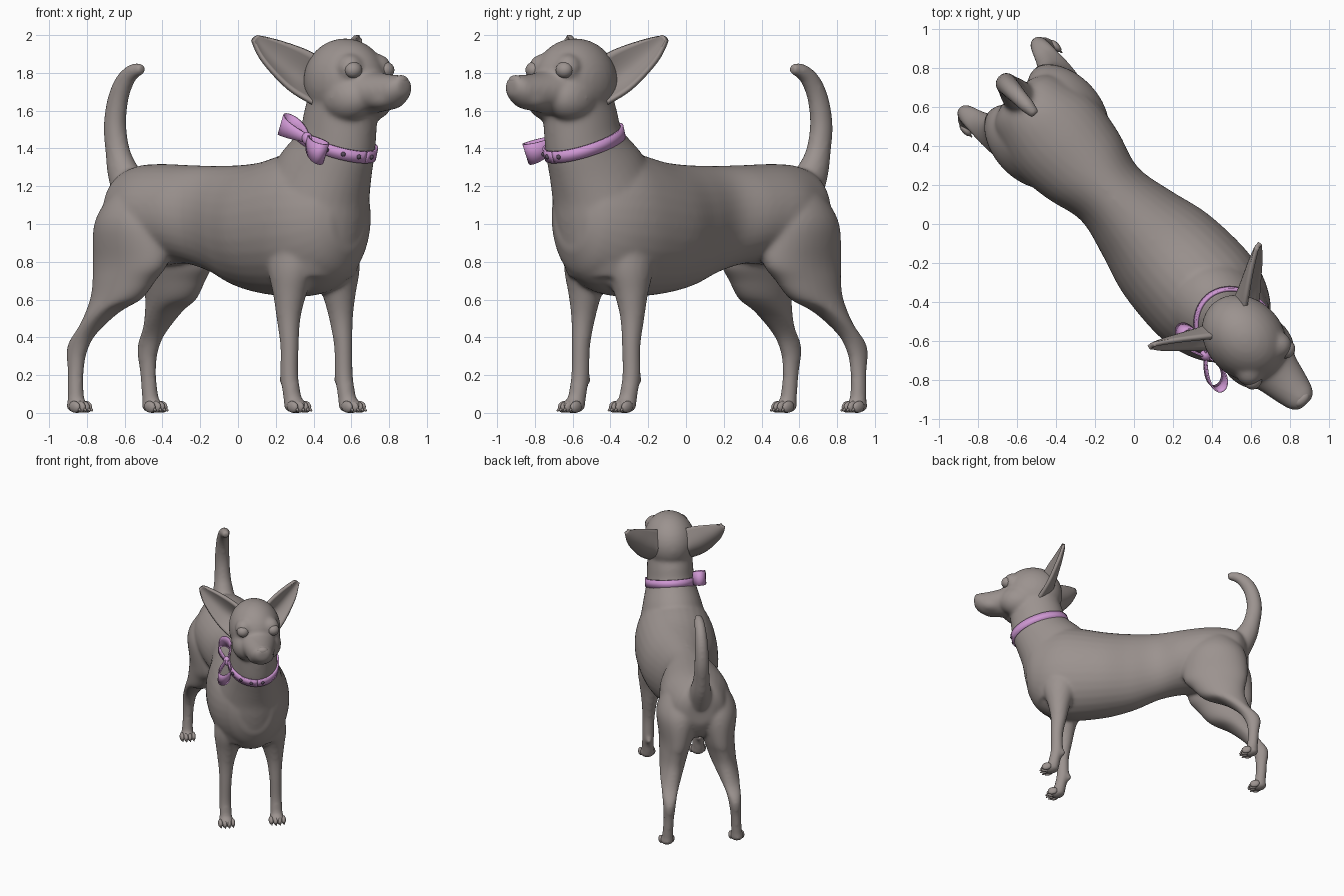
import bpy, bmesh, math
from mathutils import Vector, Matrix

if "Cube" in bpy.data.objects:
    bpy.data.objects.remove(bpy.data.objects["Cube"])

# The dog is modelled along +x (forward), y = its left, then turned to its diagonal pose
TURN = math.atan2(-0.73, 0.683)
OFFSET = (0.010, 0.0096, 0)

def material(name, rgb):
    m = bpy.data.materials.new(name)
    m.diffuse_color = (*rgb, 1)
    m.use_nodes = True
    m.node_tree.nodes["Principled BSDF"].inputs["Base Color"].default_value = m.diffuse_color
    return m

GREY = material("grey coat", (0.33, 0.29, 0.275))
PINK = material("pink ribbon", (0.62, 0.31, 0.65))
DARK = material("dark stud", (0.10, 0.07, 0.11))

def finish(name, bm, mat):
    bmesh.ops.recalc_face_normals(bm, faces=bm.faces)
    me = bpy.data.meshes.new(name)
    for f in bm.faces:
        f.smooth = True
    bm.to_mesh(me)
    bm.free()
    me.materials.append(mat)
    ob = bpy.data.objects.new(name, me)
    ob.rotation_euler.z = TURN
    ob.location = OFFSET
    bpy.context.collection.objects.link(ob)
    return ob

def ball(bm, c, r, tilt=0, seg=24):
    m = Matrix.Translation(c) @ Matrix.Rotation(tilt, 4, 'Y') @ Matrix.Diagonal((*r, 1))
    bmesh.ops.create_uvsphere(bm, u_segments=seg, v_segments=seg // 2, radius=1, matrix=m)

def spline(rows, n):
    """Catmull-Rom through rows of numbers."""
    out = []
    for i in range(len(rows) - 1):
        a, b, c, d = (rows[max(0, min(len(rows) - 1, i + k))] for k in (-1, 0, 1, 2))
        for j in range(n):
            t = j / n
            out.append([0.5 * (2 * q + (r - p) * t + (2 * p - 5 * q + 4 * r - s) * t * t
                               + (3 * q - p - 3 * r + s) * t ** 3) for p, q, r, s in zip(a, b, c, d)])
    return out + [list(rows[-1])]

def loft(bm, rows, n=5, seg=32):
    """Closed tube; row = centre x, y, z, in-plane radius vector (x, z), side radius."""
    rings = []
    for x, y, z, ux, uz, b in spline(rows, n):
        ang = [2 * math.pi * k / seg for k in range(seg)]
        rings.append([bm.verts.new((x + math.cos(a) * ux, y + math.sin(a) * b,
                                    z + math.cos(a) * uz)) for a in ang])
    for r, q in zip(rings, rings[1:]):
        for k in range(seg):
            bm.faces.new((r[k], r[(k + 1) % seg], q[(k + 1) % seg], q[k]))
    bm.faces.new(rings[0])
    bm.faces.new(rings[-1])

def sheet(name, rows, thick, mat):
    """Thin shell through a grid of points."""
    bm = bmesh.new()
    g = [[bm.verts.new(p) for p in r] for r in rows]
    for r, q in zip(g, g[1:]):
        for k in range(len(r) - 1):
            bm.faces.new((r[k], r[k + 1], q[k + 1], q[k]))
    ob = finish(name, bm, mat)
    s = ob.modifiers.new("thickness", 'SOLIDIFY')
    s.thickness, s.offset = thick, 0
    return ob

# ---- body, legs, neck, head and tail, fused into one skin ----
bm = bmesh.new()
trunk = [(-.91, 1.20, .97, .10), (-.86, 1.27, .86, .19), (-.75, 1.31, .79, .24), (-.6, 1.318, .78, .275),
         (-.4, 1.312, .79, .25), (-.2, 1.308, .745, .20), (0, 1.312, .67, .24), (.2, 1.33, .63, .295),
         (.4, 1.375, .615, .315), (.55, 1.40, .62, .31), (.68, 1.38, .655, .275), (.79, 1.33, .74, .21),
         (.85, 1.22, .86, .13)]
loft(bm, [(s, 0, (t + b) / 2, 0, (t - b) / 2, w) for s, t, b, w in trunk])
neck = [(.57, 0, .72, .20, 0, .23), (.575, 0, .85, .265, 0, .255), (.58, 0, 1.0, .295, 0, .265),
        (.60, 0, 1.15, .292, -.04, .26), (.66, 0, 1.30, .268, -.07, .225), (.75, 0, 1.43, .218, -.075, .187),
        (.78, 0, 1.55, .205, -.07, .178), (.81, 0, 1.70, .19, -.03, .17)]
loft(bm, neck)
tail = [(-.82, 0, 1.14, .10, .05, .10), (-.90, 0, 1.27, .086, .03, .08), (-.945, 0, 1.38, .068, .01, .063),
        (-.968, 0, 1.52, .062, 0, .058), (-.945, 0, 1.66, .057, -.012, .052), (-.89, 0, 1.76, .044, -.028, .046),
        (-.82, 0, 1.81, .016, -.038, .039), (-.755, 0, 1.82, 0, -.028, .028)]
loft(bm, tail)
hind = [(-.66, .08, 1.24, .08, 0, .07), (-.665, .11, 1.14, .18, 0, .14), (-.67, .142, 1.0, .25, 0, .168),
        (-.675, .162, .8, .258, 0, .13), (-.705, .18, .7, .213, 0, .113), (-.75, .20, .6, .168, 0, .098),
        (-.845, .23, .5, .121, .04, .080), (-.95, .25, .4, .081, .02, .058), (-.99, .257, .32, .061, 0, .048),
        (-.992, .262, .22, .045, 0, .041), (-.987, .268, .12, .044, 0, .042), (-.975, .272, .03, .05, 0, .045)]
fore = [(.56, .14, .95, .16, 0, .12), (.572, .16, .77, .135, 0, .12), (.577, .178, .63, .090, 0, .088),
        (.58, .19, .5, .065, 0, .062), (.593, .195, .35, .050, 0, .048), (.594, .198, .2, .050, 0, .046),
        (.612, .198, .11, .048, 0, .048), (.63, .198, .03, .05, 0, .05)]
for side in (1, -1):
    for leg in (hind, fore):
        loft(bm, [(x, y * side, z, ux, uz, b) for x, y, z, ux, uz, b in leg])
    ball(bm, (-.968, .273 * side, .035), (.065, .055, .037))     # paw pads
    ball(bm, (.645, .198 * side, .037), (.07, .06, .04))
    ball(bm, (.547, .198 * side, .175), (.024, .024, .03))       # wrist pad
    ball(bm, (.91, .075 * side, 1.665), (.16, .118, .125))       # cheek
    ball(bm, (.962, .10 * side, 1.825), (.072, .072, .075))      # eye socket
    ball(bm, (1.12, .045 * side, 1.672), (.11, .062, .066))      # upper lip
ball(bm, (.815, 0, 1.757), (.242, .20, .226), 0, 32)             # skull
muzzle = [(.9, 0, 1.70, 0, .13, .15), (1.0, 0, 1.70, 0, .12, .14), (1.1, 0, 1.697, 0, .102, .118),
          (1.19, 0, 1.70, 0, .09, .096), (1.245, 0, 1.715, 0, .072, .078), (1.28, 0, 1.73, 0, .045, .045)]
loft(bm, muzzle)
skin = finish("dog_body", bm, GREY)
rm = skin.modifiers.new("fuse", 'REMESH')
rm.mode, rm.voxel_size, rm.use_smooth_shade = 'VOXEL', 0.012, True
sm = skin.modifiers.new("soften", 'SMOOTH')
sm.factor, sm.iterations = 0.5, 15

# ---- toes, eyes and nose ----
toes = bmesh.new()
for side in (1, -1):
    for px, py, w in ((-.945, .273, 1), (.668, .198, 1.1)):
        for k in (-1.5, -.5, .5, 1.5):
            x = px + .02 - abs(k) * .012
            y = py * side + k * .029 * w
            ball(toes, (x, y, .032), (.04, .019, .031), 0.2, 14)
            ball(toes, (x + .036, y, .018), (.016, .006, .008), 0.5, 10)   # claw
finish("toes", toes, GREY)

eyes = bmesh.new()
for side in (1, -1):
    ball(eyes, (1.004, .117 * side, 1.815), (.045, .048, .044))
finish("eyes", eyes, GREY)

nose = bmesh.new()
ball(nose, (1.248, 0, 1.758), (.03, .046, .03))
finish("nose", nose, GREY)

# ---- cupped ears ----
inner = spline([(.72, .09, 1.88), (.665, .16, 1.925), (.59, .26, 1.968), (.52, .362, 2.0)], 6)
outer = spline([(.755, .15, 1.63), (.66, .255, 1.715), (.565, .355, 1.86), (.515, .392, 1.975)], 6)
for side, label in ((1, "left"), (-1, "right")):
    rows = []
    for i, (p, q) in enumerate(zip(inner, outer)):
        k = i / (len(inner) - 1)
        row = []
        for j in range(13):
            v = j / 12
            c = Vector(p).lerp(Vector(q), v)
            c.x -= .105 * math.sin(math.pi * v) * (1 - k)
            row.append((c.x, c.y * side, c.z))
        rows.append(row)
    sheet(label + "_ear", rows, .024, GREY)

# ---- collar with studs ----
def collar_point(a, grow=0.0, dz=0.0):
    return Vector((.752 + math.cos(a) * (.221 + grow) + dz * .3, math.sin(a) * (.191 + grow),
                   1.43 - math.cos(a) * .077 + dz))

ring = [2 * math.pi * k / 64 for k in range(65)]
sheet("collar", [[collar_point(a, 0, d) for d in (-.03, .03)] for a in ring], .014, PINK)
studs = bmesh.new()
for deg in (12, -14, -38, -62):
    ball(studs, collar_point(math.radians(deg), .007), (.013, .013, .013), 0, 12)
finish("collar_studs", studs, DARK)

# ---- bow on the right side of the collar ----
knot = Vector((.745, -.208, 1.452))
across = Vector((.39, 0, .92))
for d, label in ((Vector((.82, -.24, -.40)), "front"), (Vector((-.90, .02, .38)), "back")):
    rows = []
    for j in range(33):
        a = 2 * math.pi * j / 32
        u = (1 - math.cos(a)) / 2
        c = knot + d * (.21 * u) + Vector((0, -1, 0)) * (.06 * math.sin(a) * u ** .5)
        h = .022 + .036 * u
        rows.append([c - across * h, c, c + across * h])
    sheet("bow_loop_" + label, rows, .008, PINK)
bm = bmesh.new()
ball(bm, knot, (.03, .026, .036), -.4)
finish("bow_knot", bm, PINK)
